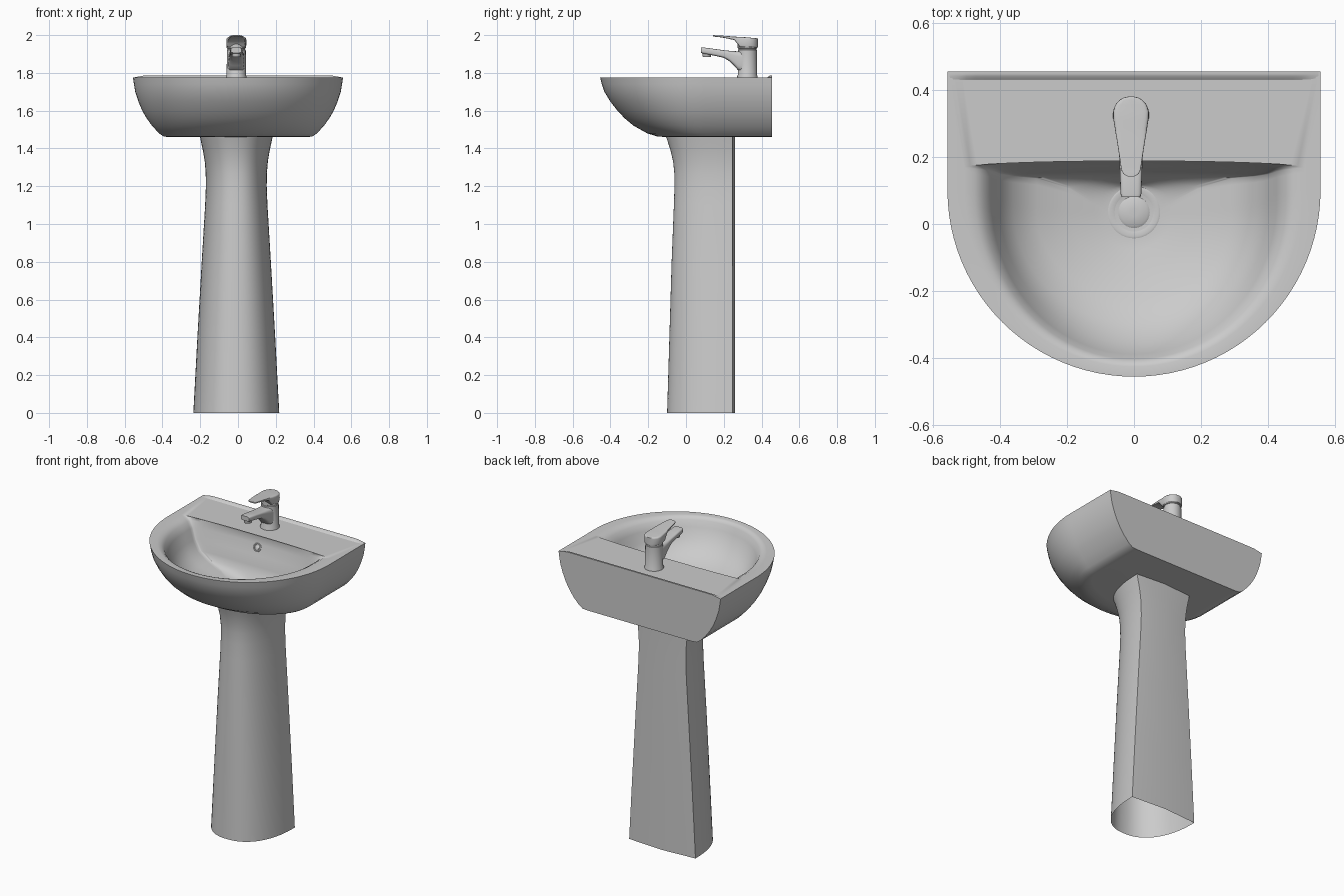
import bpy, bmesh
from math import sin, cos, pi, radians

CX = -0.009  # pedestal and tap sit slightly off centre


def finish(name, bm, angle=40):
    bmesh.ops.remove_doubles(bm, verts=bm.verts, dist=0.0002)
    bmesh.ops.recalc_face_normals(bm, faces=bm.faces)
    me = bpy.data.meshes.new(name)
    bm.to_mesh(me)
    bm.free()
    ob = bpy.data.objects.new(name, me)
    bpy.context.collection.objects.link(ob)
    bpy.ops.object.select_all(action='DESELECT')
    ob.select_set(True)
    bpy.context.view_layer.objects.active = ob
    bpy.ops.object.shade_smooth_by_angle(angle=radians(angle))
    return ob


def loft(name, rings, cap_start=True, cap_end=True, angle=40):
    """Skin a list of closed rings that share one point count."""
    bm = bmesh.new()
    vs = [[bm.verts.new(p) for p in r] for r in rings]
    n = len(vs[0])
    for a, b in zip(vs, vs[1:]):
        for i in range(n):
            j = (i + 1) % n
            bm.faces.new((a[i], a[j], b[j], b[i]))
    if cap_start:
        bm.faces.new(vs[0])
    if cap_end:
        bm.faces.new(vs[-1])
    return finish(name, bm, angle)


def spow(v, p):
    return (abs(v) ** p) * (1 if v >= 0 else -1)


def d_ring(z, hw, yb, bow, yc, yf):
    """D outline: back edge (optionally bowed), straight sides, elliptic front."""
    pts = [(hw * cos(pi * i / 24), yb + bow * sin(pi * i / 24), z) for i in range(24)]
    pts += [(-hw, yb + (yc - yb) * i / 5, z) for i in range(5)]
    pts += [(-hw * cos(pi * i / 48), yc - (yc - yf) * sin(pi * i / 48), z) for i in range(48)]
    pts += [(hw, yc + (yb - yc) * i / 5, z) for i in range(5)]
    return pts


def lathe(name, x, y, prof, n=40):
    return loft(name, [[(x + r * cos(2 * pi * i / n), y + r * sin(2 * pi * i / n), z)
                        for i in range(n)] for r, z in prof])


def section(y, hw, zb, zt, e, n=32):
    """Rounded-rectangle cross-section standing across y."""
    zc, hz = (zb + zt) / 2, (zt - zb) / 2
    return [(CX + hw * spow(cos(2 * pi * i / n), 2 / e), y,
             zc + hz * spow(sin(2 * pi * i / n), 2 / e)) for i in range(n)]


# Basin: outer shell from the flat underside up to the rim, then down the bowl
outer = [(1.460, .360, -.09), (1.463, .392, -.15), (1.480, .418, -.205),
         (1.520, .455, -.277), (1.560, .484, -.325), (1.600, .507, -.363),
         (1.650, .528, -.402), (1.700, .544, -.432), (1.740, .551, -.446),
         (1.776, .556, -.455)]
rings = [d_ring(z, hw, .455, 0, .10, yf) for z, hw, yf in outer]
bowl = [(1.776, .505, .168, .020, .10, -.425),
        (1.772, .475, .165, .036, .09, -.414),
        (1.757, .448, .161, .042, .08, -.403),
        (1.720, .425, .156, .042, .07, -.388),
        (1.660, .400, .148, .025, .06, -.355),
        (1.600, .360, .142, .014, .05, -.295),
        (1.560, .290, .136, .010, .04, -.220),
        (1.535, .190, .105, .020, .035, -.130),
        (1.520, .115, .060, .058, .035, -.075),
        (1.514, .078, .036, .077, .035, -.042)]
rings += [d_ring(*b) for b in bowl]
loft("basin", rings)

# Raised lip along the back edge, fading out at both ends
lip = []
for i in range(41):
    x = -.554 + 1.108 * i / 40
    h = .011 * min(1, (.556 - abs(x)) / .06)
    lip.append([(x, y, 1.775 + h * k) for y, k in
                ((.428, 0), (.434, .35), (.441, .85), (.447, 1), (.455, 1), (.455, -.3))])
loft("back_lip", lip)

# Drain: flange and plug
lathe("drain_flange", 0, .035, [(.078, 1.508), (.078, 1.517), (.072, 1.519), (.052, 1.512), (.052, 1.508)])
lathe("drain_plug", 0, .035, [(.047, 1.505), (.047, 1.517), (.040, 1.521), (.012, 1.523)])

# Overflow ring and its centre on the bowl's back wall
for name, prof in (("overflow_ring", [(.017, -.012), (.017, .003), (.021, .006), (.026, .003), (.026, -.012)]),
                   ("overflow_core", [(.012, -.012), (.012, .002), (.004, .004)])):
    ob = lathe(name, 0, 0, prof, 24)
    ob.location = (0, .190, 1.70)
    ob.rotation_euler = (radians(62), 0, 0)

# Pedestal: open shell with a rounded front and a shallow ridged back
levels = [(0, .2275, -.100), (.4, .206, -.088), (.8, .183, -.076), (1.1, .165, -.064),
          (1.2, .161, -.061), (1.27, .162, -.062), (1.33, .167, -.068), (1.39, .177, -.082),
          (1.44, .188, -.098), (1.475, .195, -.110)]
ped = []
for z, hw, yf in levels:
    ring = [(CX + hw * spow(cos(pi * i / 40), 2 / 2.3),
             .245 - (.245 - yf) * spow(sin(pi * i / 40), 2 / 2.3), z) for i in range(41)]
    ped.append(ring + [(CX, .260, z)])
loft("pedestal", ped, False, False, 30)

# Tap body with a thin groove under the head
lathe("tap_body", CX, .325, [(.054, 1.770), (.054, 1.782), (.051, 1.788), (.050, 1.922),
                             (.047, 1.924), (.047, 1.929), (.051, 1.931), (.052, 1.970)])

# Spout, sloping up to a squared tip, with an aerator below
loft("tap_spout", [section(*s, 4) for s in
                   ((.080, .028, 1.906, 1.934), (.090, .031, 1.902, 1.935), (.150, .033, 1.891, 1.927),
                    (.200, .035, 1.880, 1.920), (.230, .038, 1.862, 1.917), (.255, .040, 1.838, 1.915),
                    (.275, .042, 1.815, 1.914), (.310, .044, 1.800, 1.914))])
lathe("tap_aerator", CX, .110, [(.021, 1.885), (.023, 1.888), (.023, 1.910)], 24)

# Lever: teardrop blade widening and deepening into the round head
loft("tap_lever", [section(*s, 7) for s in
                   ((.142, .010, 1.994, 2.000), (.147, .020, 1.992, 2.000), (.156, .027, 1.991, 1.999),
                    (.170, .030, 1.990, 1.998), (.210, .036, 1.984, 1.996), (.255, .043, 1.974, 1.992),
                    (.272, .046, 1.955, 1.991), (.285, .048, 1.936, 1.990), (.310, .052, 1.934, 1.989),
                    (.335, .053, 1.934, 1.987), (.355, .047, 1.934, 1.985), (.370, .034, 1.934, 1.984),
                    (.377, .021, 1.934, 1.983), (.380, .008, 1.935, 1.982))])
